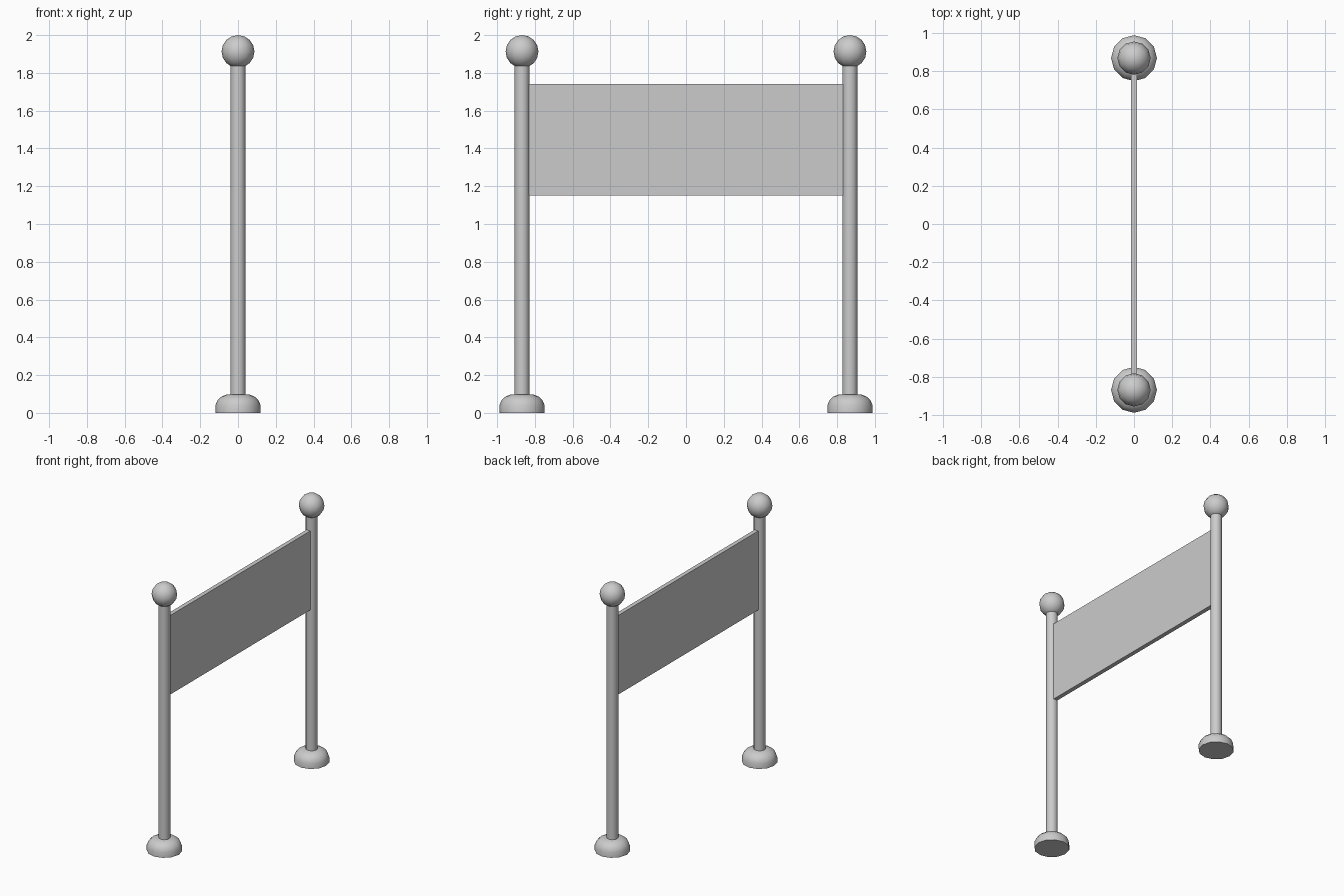
import bpy
import bmesh
import math
from mathutils import Matrix

cube = bpy.data.objects.get("Cube")
if cube:
    bpy.data.objects.remove(cube, do_unlink=True)

GREY = (0.6, 0.6, 0.6, 1)
SIDES = 12
POST_Y = 0.868

grey = bpy.data.materials.new("plain_grey")
grey.use_nodes = True
grey.diffuse_color = GREY
grey.node_tree.nodes["Principled BSDF"].inputs["Base Color"].default_value = GREY


def finish(name, bm, location, smooth=True):
    """Turn a bmesh into a named, coloured object."""
    bmesh.ops.recalc_face_normals(bm, faces=bm.faces)
    mesh = bpy.data.meshes.new(name)
    bm.to_mesh(mesh)
    bm.free()
    mesh.materials.append(grey)
    obj = bpy.data.objects.new(name, mesh)
    obj.location = location
    bpy.context.collection.objects.link(obj)
    if smooth:
        bpy.ops.object.select_all(action='DESELECT')
        obj.select_set(True)
        bpy.context.view_layer.objects.active = obj
        bpy.ops.object.shade_smooth_by_angle(angle=math.radians(40))
    return obj


def lathe(name, profile, location):
    """Stack rings of (radius, height) with capped ends."""
    bm = bmesh.new()
    rings = []
    for r, z in profile:
        angles = [math.tau * i / SIDES for i in range(SIDES)]
        rings.append([bm.verts.new((r * math.cos(a), r * math.sin(a), z)) for a in angles])
    for low, high in zip(rings, rings[1:]):
        for i in range(SIDES):
            j = (i + 1) % SIDES
            bm.faces.new((low[i], low[j], high[j], high[i]))
    bm.faces.new(rings[0])
    bm.faces.new(rings[-1])
    return finish(name, bm, location)


for side, y in (("front", -POST_Y), ("back", POST_Y)):
    # domed foot
    lathe(side + "_foot", [(0.12, 0), (0.12, 0.04), (0.108, 0.068),
                           (0.088, 0.086), (0.06, 0.098)], (0, y, 0))
    # upright post
    lathe(side + "_post", [(0.04, 0.05), (0.04, 1.87)], (0, y, 0))
    # ball finial
    ball = bmesh.new()
    bmesh.ops.create_uvsphere(ball, u_segments=SIDES, v_segments=8, radius=0.087)
    finish(side + "_ball", ball, (0, y, 1.913))

# panel hung between the posts
panel = bmesh.new()
bmesh.ops.create_cube(panel, size=1, matrix=Matrix.Diagonal((0.032, 2 * POST_Y - 0.07, 0.59, 1)))
finish("hanging_panel", panel, (0, 0, 1.445), smooth=False)
